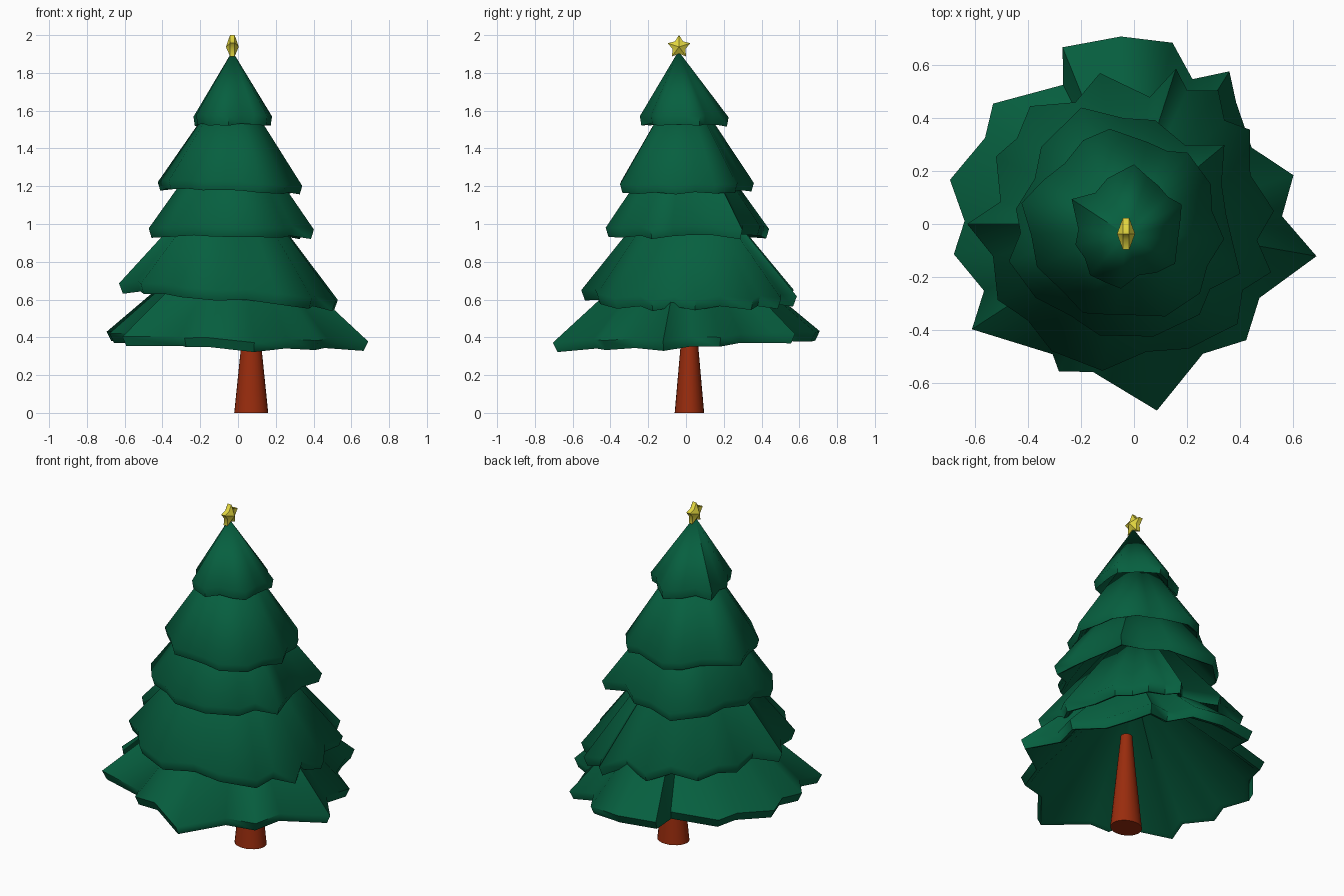
import bpy, bmesh
from math import sin, cos, radians, pi

if "Cube" in bpy.data.objects:
    bpy.data.objects.remove(bpy.data.objects["Cube"])


def material(name, rgb):
    m = bpy.data.materials.new(name)
    m.diffuse_color = (*rgb, 1)
    m.use_nodes = True
    m.node_tree.nodes["Principled BSDF"].inputs["Base Color"].default_value = m.diffuse_color
    return m


GREEN = material("fir_green", (0.002, 0.115, 0.05))
BROWN = material("bark", (0.32, 0.025, 0.004))
YELLOW = material("star_yellow", (0.75, 0.66, 0.05))


def finish(name, bm, mat, angle=60):
    bmesh.ops.recalc_face_normals(bm, faces=bm.faces[:])
    me = bpy.data.meshes.new(name)
    bm.to_mesh(me)
    bm.free()
    me.materials.append(mat)
    ob = bpy.data.objects.new(name, me)
    bpy.context.collection.objects.link(ob)
    bpy.ops.object.select_all(action='DESELECT')
    bpy.context.view_layer.objects.active = ob
    ob.select_set(True)
    bpy.ops.object.shade_smooth_by_angle(angle=radians(angle))
    return ob


def bridge(bm, a, b):
    for i in range(len(a)):
        j = (i + 1) % len(a)
        bm.faces.new((a[i], a[j], b[j], b[i]))


def fan(bm, ring, tip):
    for i in range(len(ring)):
        bm.faces.new((ring[i], ring[(i + 1) % len(ring)], tip))


# Ragged hollow branch skirt: outer cone, drooping lip, hollow underside.
# rim holds (angle in degrees, radius) of each point or notch.
def tier(name, centre, z, apex, rim, tilt=(0, 0), lip=0.05, droop=0.25):
    cx, cy = centre
    mean = sum(r for _, r in rim) / len(rim)
    bm = bmesh.new()

    def ring(scale, dz):
        out = []
        for a, r in rim:
            x, y = r * cos(radians(a)), r * sin(radians(a))
            h = z + droop * (mean - r) + tilt[0] * x + tilt[1] * y + dz
            out.append(bm.verts.new((cx + x * scale, cy + y * scale, h)))
        return out

    top, low, inner = ring(1, 0), ring(0.965, -lip), ring(0.92, -lip * 0.8)
    fan(bm, top, bm.verts.new(apex))
    bridge(bm, top, low)
    bridge(bm, low, inner)
    fan(bm, inner, bm.verts.new((apex[0], apex[1], apex[2] - 0.1)))
    finish(name, bm, GREEN)


# Branch tiers, bottom to top
tier("branches_1", (0, 0), 0.41, (0.0, 0.0, 1.02),
     [(-10, .70), (3, .56), (17, .63), (33, .53), (50, .60), (58, .68), (68, .59),
      (78, .70), (94, .71), (112, .72), (117, .59), (139.5, .70), (150, .65),
      (166.5, .715), (179, .64), (189.5, .69), (204, .62), (213, .73), (238, .58),
      (243, .625), (254.5, .58), (277, .71), (298, .555), (314, .61), (329.5, .55)],
     (-0.03, 0.04), 0.05, 0.1)
tier("branches_2", (-0.04, 0.01), 0.65, (-0.03, 0.0, 1.34),
     [(4, .57), (20, .51), (36, .59), (45, .54), (54, .61), (64, .55), (71, .61),
      (78, .48), (99, .567), (112, .485), (129, .56), (142, .51), (153, .54),
      (171, .47), (181, .59), (195, .51), (212, .56), (226, .52), (241, .56),
      (262, .57), (280, .50), (297, .54), (318, .58), (330, .52), (341, .59), (352, .51)],
     (-0.08, 0.0), 0.055)
tier("branches_3", (-0.04, 0.0), 0.985, (-0.03, -0.01, 1.6),
     [(5, .39), (22, .40), (38, .484), (52, .378), (73, .41), (90, .40), (110, .468),
      (137, .425), (153, .376), (172, .41), (185, .39), (198, .455), (220, .433),
      (240, .40), (258, .43), (285, .44), (310, .447), (323, .41), (337, .48), (350, .42)])
tier("branches_4", (-0.04, -0.01), 1.22, (-0.03, -0.02, 1.79),
     [(-7, .383), (10, .34), (26, .367), (49, .37), (60, .33), (74, .332), (98, .373),
      (115, .36), (133, .326), (150, .35), (167, .395), (185, .35), (205, .36),
      (226, .335), (245, .36), (265, .335), (280, .34), (295, .374), (319, .383), (335, .35)],
     (-0.03, 0.0), 0.045)
tier("branches_5", (-0.03, -0.02), 1.575, (-0.03, -0.04, 1.915),
     [(-12, .20), (6, .205), (24, .23), (38, .20), (53, .205), (68, .215), (83, .247),
      (110, .205), (130, .18), (151, .235), (180, .18), (197, .20), (215, .19),
      (232, .22), (248, .215), (265, .225), (285, .18), (305, .20), (325, .226)])

# Tapered trunk
bm = bmesh.new()
n = 24
rings = []
for x, y, z, rx, ry in ((.07, .018, 0, .09, .078), (.07, .018, .34, .055, .048),
                        (.065, .015, .57, .032, .03)):
    rings.append([bm.verts.new((x + rx * cos(2 * pi * i / n),
                                y + ry * sin(2 * pi * i / n), z)) for i in range(n)])
bridge(bm, rings[0], rings[1])
bridge(bm, rings[1], rings[2])
bm.faces.new(rings[0])
bm.faces.new(rings[2])
finish("trunk", bm, BROWN)

# Five-pointed star, raised on both sides
bm = bmesh.new()
cx, cy, cz = -0.03, -0.037, 1.938
outline = []
for i in range(10):
    r = 0.036 if i % 2 else 0.063
    a = pi / 2 + i * pi / 5
    outline.append((r * cos(a), r * sin(a)))
rings = [[bm.verts.new((cx + s * 0.012, cy + u, cz + v)) for u, v in outline]
         for s in (-1, 1)]
bridge(bm, *rings)
for s, ring in zip((-1, 1), rings):
    fan(bm, ring, bm.verts.new((cx + s * 0.034, cy, cz)))
finish("star", bm, YELLOW, 50)
